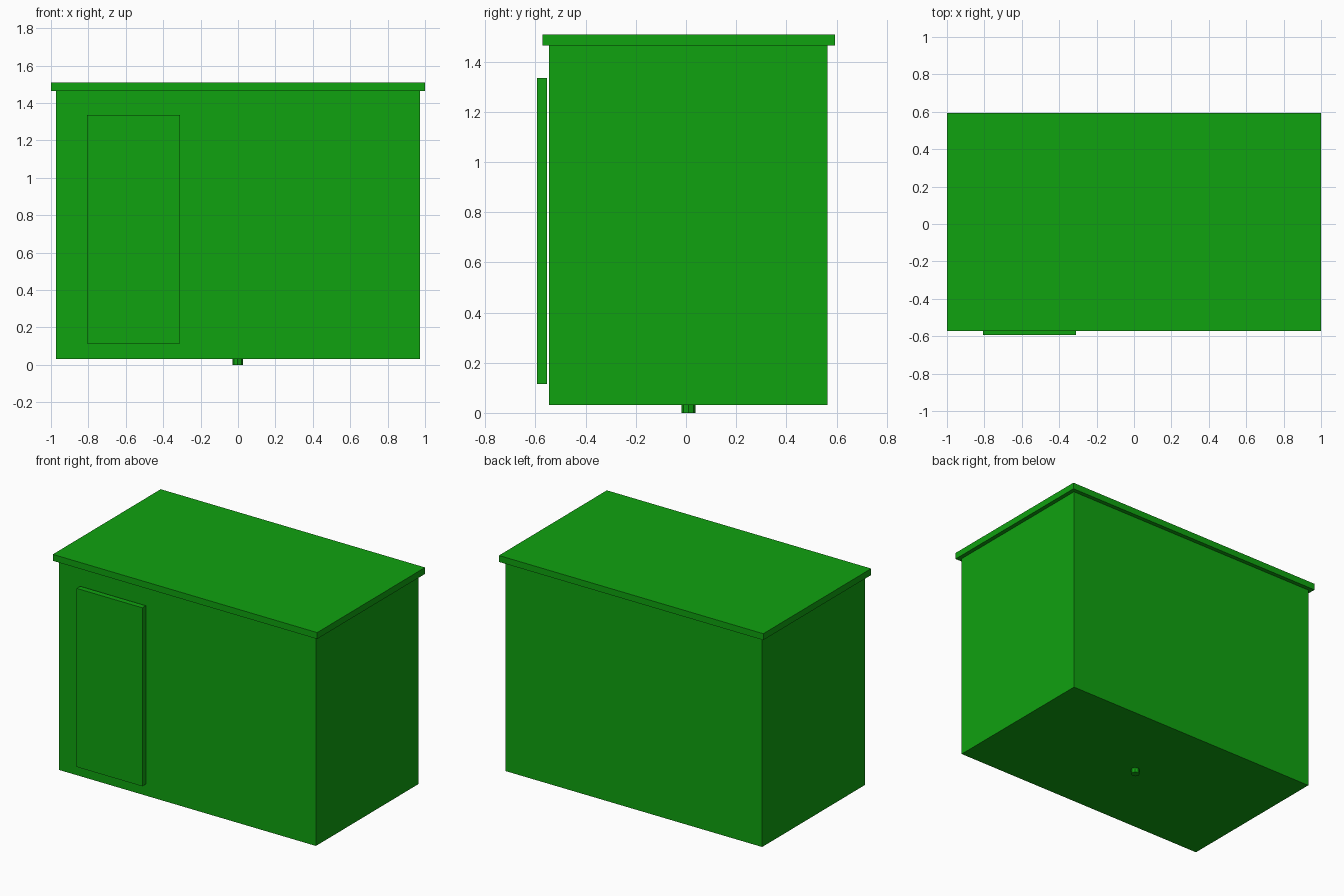
import bpy

if "Cube" in bpy.data.objects:
    bpy.data.objects.remove(bpy.data.objects["Cube"])

green = bpy.data.materials.new("green_paint")
green.diffuse_color = (0.005, 0.36, 0.005, 1)
green.use_nodes = True
green.node_tree.nodes["Principled BSDF"].inputs["Base Color"].default_value = green.diffuse_color


def finish(name):
    ob = bpy.context.object
    ob.name = name
    ob.data.materials.append(green)
    return ob


def box(name, x, y, z):
    """Box from its (min, max) range on each axis."""
    centre = [(a + b) / 2 for a, b in (x, y, z)]
    bpy.ops.mesh.primitive_cube_add(size=1, location=centre)
    ob = finish(name)
    ob.scale = [b - a for a, b in (x, y, z)]
    bpy.ops.object.transform_apply(location=False, rotation=False, scale=True)
    return ob


# cabinet body and overhanging roof slab
box("cabinet_body", (-0.972, 0.972), (-0.546, 0.565), (0.032, 1.465))
box("roof_slab", (-1.0, 1.0), (-0.573, 0.593), (1.465, 1.509))

# door panel standing just off the front wall
box("door_panel", (-0.806, -0.309), (-0.593, -0.555), (0.115, 1.336))

# short stub under the floor
bpy.ops.mesh.primitive_cylinder_add(vertices=8, radius=0.028, depth=0.032,
                                    location=(-0.002, 0.01, 0.016))
finish("floor_stub")
